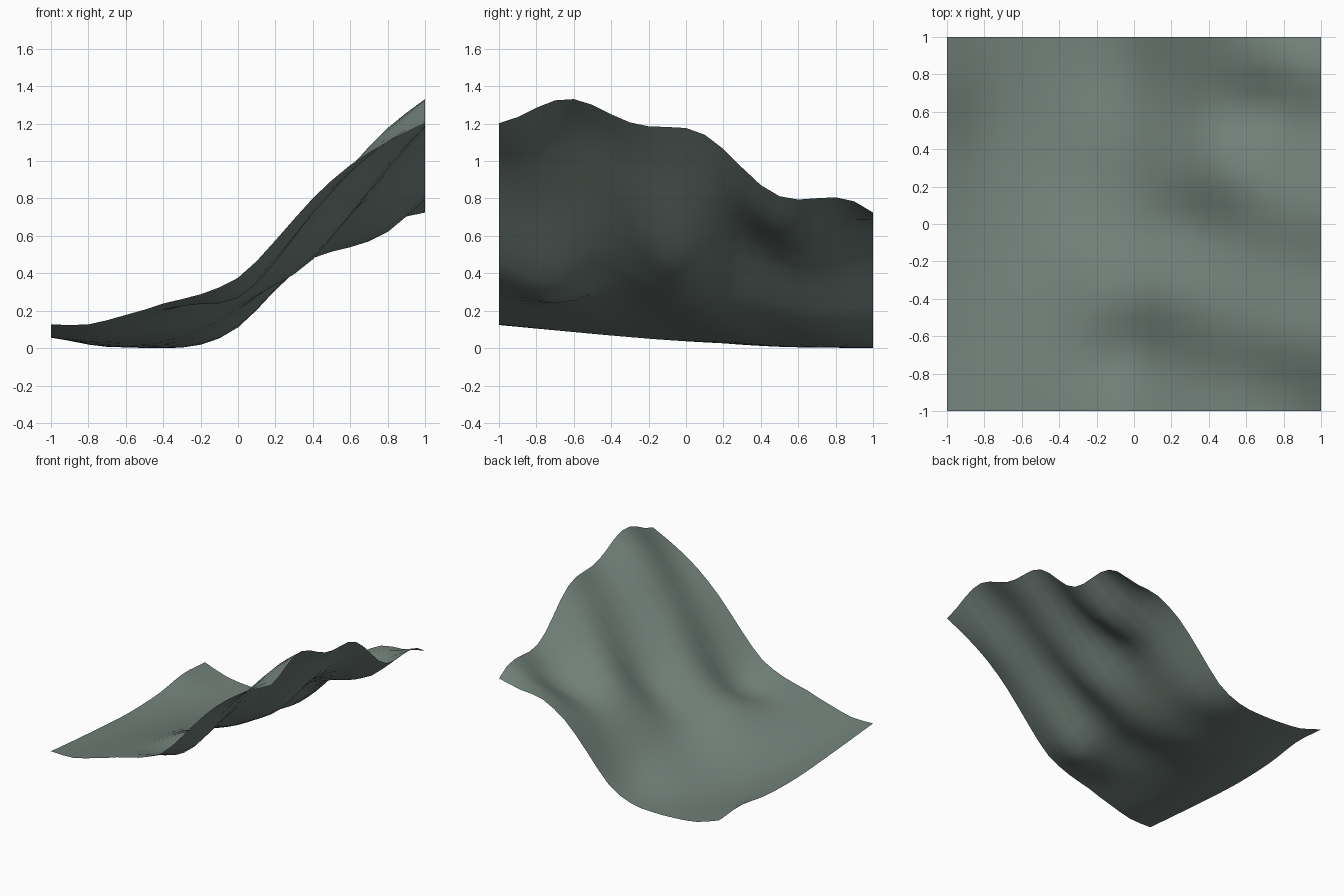
import bpy
import bmesh
import math

default_cube = bpy.data.objects.get("Cube")
if default_cube:
    bpy.data.objects.remove(default_cube, do_unlink=True)

SEGMENTS = 20

# Slope profiles running left to right, one for each station from front to back
PROFILES = [
    [.13, .13, .18, .22, .23, .33, .56, .81, 1.01, 1.15, 1.25],
    [.09, .08, .13, .20, .28, .33, .48, .70, .91, 1.12, 1.29],
    [.06, .04, .06, .10, .16, .25, .39, .53, .73, .95, 1.15],
    [.07, .02, .01, .02, .06, .15, .33, .51, .61, .70, .86],
    [.09, .03, .01, .01, .03, .12, .33, .53, .63, .64, .71],
]


def spline(values, position):
    """Smooth interpolation through evenly spaced values, position from -1 to 1."""
    last = len(values) - 1
    s = min(max((position + 1) / 2 * last, 0), last)
    i = min(int(s), last - 1)
    f = s - i
    b, c = values[i], values[i + 1]
    a = values[i - 1] if i > 0 else 2 * b - c
    d = values[i + 2] if i + 2 <= last else 2 * c - b
    return b + f / 2 * (c - a + f * (2 * a - 5 * b + 4 * c - d
                                     + f * (3 * (b - c) + d - a)))


def smoothstep(low, high, value):
    t = min(max((value - low) / (high - low), 0), 1)
    return t * t * (3 - 2 * t)


def ripple(x, y):
    """Slanted ridges, deepest just above the oblique foot of the slope."""
    along = x - 0.5 * y
    strength = 0.015 * smoothstep(-0.7, -0.1, x)
    strength += 0.03 * smoothstep(-0.1, 0.3, along)
    strength += 0.02 * math.exp(-((along - 0.38) / 0.2) ** 2)
    return strength * math.cos(math.tau * (y + 0.33 * x + 0.32) / 0.75)


def lip(x, y):
    """Slight rise on the low edge near the back."""
    return 0.035 * math.exp(-((x + 1) / 0.15) ** 2 - ((y - 0.72) / 0.22) ** 2)


def height(x, y):
    slope = spline([spline(profile, x) for profile in PROFILES], y)
    return slope + ripple(x, y) + lip(x, y)


# Hillside sheet
bm = bmesh.new()
bmesh.ops.create_grid(bm, x_segments=SEGMENTS, y_segments=SEGMENTS, size=1)
for vert in bm.verts:
    vert.co.z = height(vert.co.x, vert.co.y)
lowest = min(vert.co.z for vert in bm.verts)
for vert in bm.verts:
    vert.co.z -= lowest
for face in bm.faces:
    face.smooth = True

mesh = bpy.data.meshes.new("hillside")
bm.to_mesh(mesh)
bm.free()

# Single grey green colour
colour = (0.17, 0.22, 0.195, 1)
material = bpy.data.materials.new("grey_green")
material.use_nodes = True
material.diffuse_color = colour
shader = next(n for n in material.node_tree.nodes if n.type == "BSDF_PRINCIPLED")
shader.inputs["Base Color"].default_value = colour
mesh.materials.append(material)

hillside = bpy.data.objects.new("hillside", mesh)
bpy.context.collection.objects.link(hillside)
